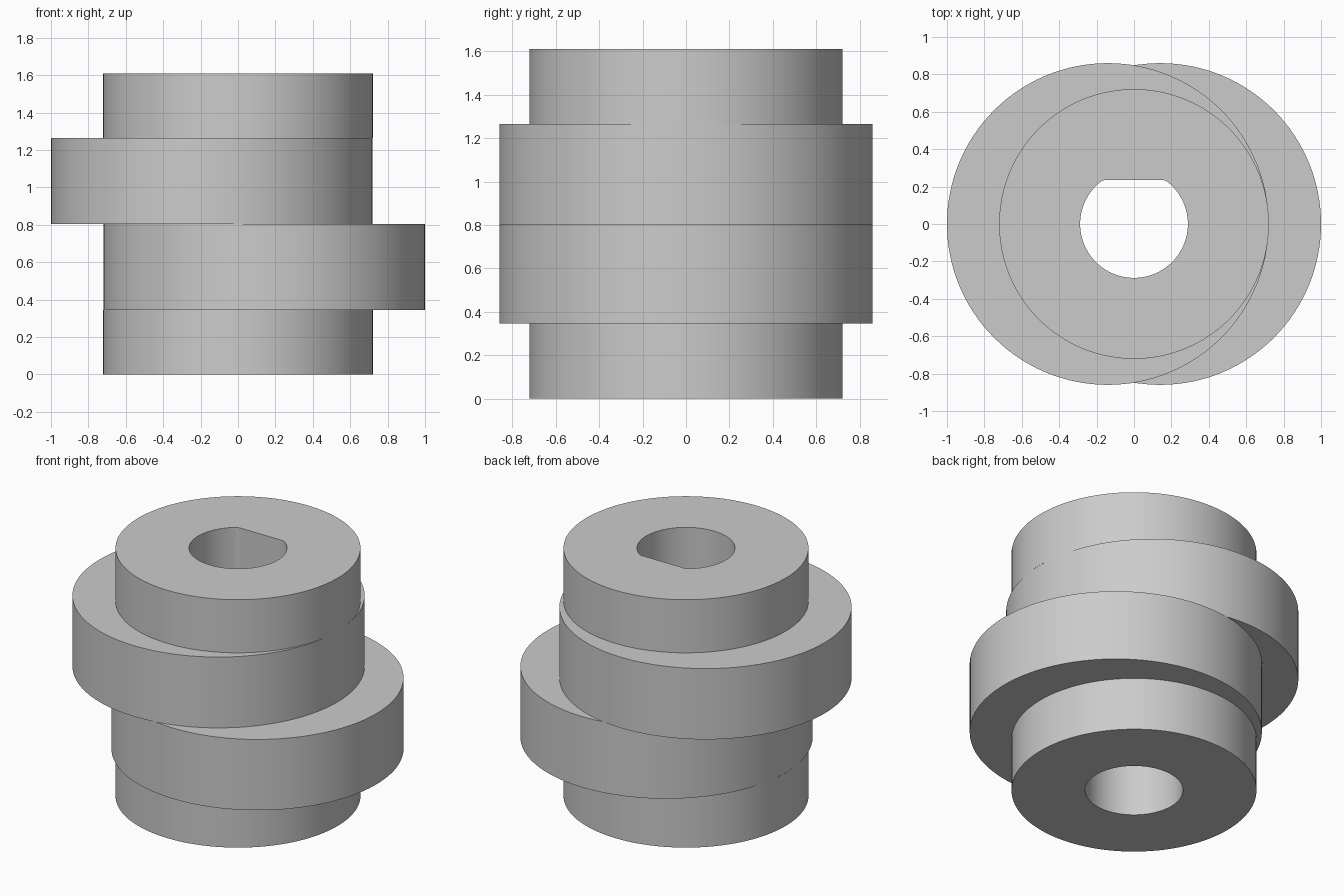
import bpy, bmesh
from math import sin, cos, radians, tau

cube = bpy.data.objects.get("Cube")
if cube:
    bpy.data.objects.remove(cube, do_unlink=True)

SIDES = 128
HUB_R, CAM_R, OFFSET = 0.721, 0.86, 0.14
BORE_R, FLAT_Y = 0.288, 0.235
LEVELS = (0, 0.345, 0.805, 1.265, 1.61)

grey = bpy.data.materials.new("plain_grey")
grey.use_nodes = True
colour = (0.6, 0.6, 0.6, 1)
grey.diffuse_color = colour
grey.node_tree.nodes["Principled BSDF"].inputs["Base Color"].default_value = colour


def bored_disc(name, radius, shift, bottom, top, keyed):
    """Disc offset in x, with a round or flat-sided bore on the main axis."""
    bm = bmesh.new()
    outer, inner = [], []
    for i in range(SIDES):
        a = tau * i / SIDES
        r = min(BORE_R, FLAT_Y / sin(a)) if keyed and sin(a) > 0.01 else BORE_R
        outer.append((shift + radius * cos(a), radius * sin(a)))
        inner.append((r * cos(a), r * sin(a)))
    # Loops in order round the section: bottom out, top out, top in, bottom in
    loops = [[bm.verts.new((x, y, z)) for x, y in ring]
             for ring, z in ((outer, bottom), (outer, top), (inner, top), (inner, bottom))]
    for k in range(4):
        a, b = loops[k], loops[(k + 1) % 4]
        for i in range(SIDES):
            j = (i + 1) % SIDES
            bm.faces.new((a[i], a[j], b[j], b[i]))
    bmesh.ops.recalc_face_normals(bm, faces=bm.faces)
    mesh = bpy.data.meshes.new(name)
    bm.to_mesh(mesh)
    bm.free()
    mesh.materials.append(grey)
    obj = bpy.data.objects.new(name, mesh)
    bpy.context.collection.objects.link(obj)
    bpy.ops.object.select_all(action="DESELECT")
    obj.select_set(True)
    bpy.context.view_layer.objects.active = obj
    bpy.ops.object.shade_smooth_by_angle(angle=radians(30))


# Two opposed eccentric cams between plain hubs; the upper half of the bore is keyed
parts = (("lower_hub", HUB_R, 0, False), ("lower_cam", CAM_R, OFFSET, False),
         ("upper_cam", CAM_R, -OFFSET, True), ("upper_hub", HUB_R, 0, True))
for n, (name, radius, shift, keyed) in enumerate(parts):
    bored_disc(name, radius, shift, LEVELS[n], LEVELS[n + 1], keyed)
